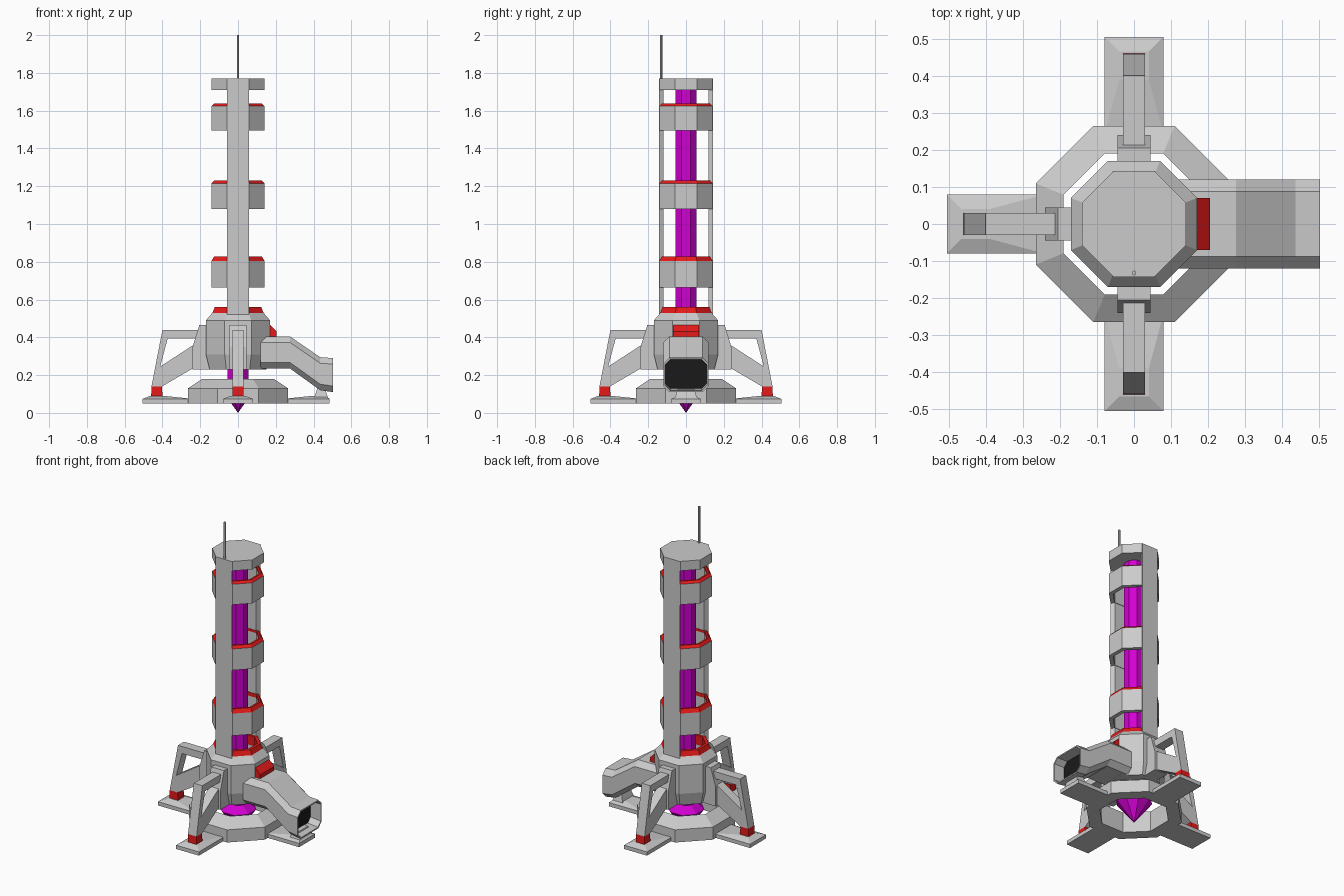
import bpy, bmesh, math
from mathutils import Matrix, Vector

if "Cube" in bpy.data.objects:
    bpy.data.objects.remove(bpy.data.objects["Cube"])


def material(name, rgb):
    m = bpy.data.materials.new(name)
    m.diffuse_color = (*rgb, 1)
    m.use_nodes = True
    m.node_tree.nodes["Principled BSDF"].inputs["Base Color"].default_value = m.diffuse_color
    return m


RED = material("red", (0.8, 0.01, 0.01))
PURPLE = material("purple", (0.65, 0.0, 0.65))
BLACK = material("black", (0.01, 0.01, 0.01))


def build(name, verts, faces, mat=None, angle=0):
    """Mesh from points, merged, cleaned and turned about z."""
    bm = bmesh.new()
    vs = [bm.verts.new(v) for v in verts]
    for f in faces:
        bm.faces.new([vs[i] for i in f])
    bmesh.ops.remove_doubles(bm, verts=bm.verts, dist=1e-5)
    bmesh.ops.recalc_face_normals(bm, faces=bm.faces)
    bm.transform(Matrix.Rotation(angle, 4, 'Z'))
    me = bpy.data.meshes.new(name)
    bm.to_mesh(me)
    bm.free()
    if mat:
        me.materials.append(mat)
    ob = bpy.data.objects.new(name, me)
    bpy.context.collection.objects.link(ob)
    return ob


def loft(name, sections, mat=None, angle=0, loop=False, caps=True):
    """Skin equal-length closed sections; loop joins last to first."""
    n, k = len(sections[0]), len(sections)
    verts = [p for s in sections for p in s]
    faces = []
    for i in range(k if loop else k - 1):
        a, b = i * n, (i + 1) % k * n
        faces += [(a + j, a + (j + 1) % n, b + (j + 1) % n, b + j) for j in range(n)]
    if caps and not loop:
        faces += [tuple(range(n)), tuple(range((k - 1) * n, k * n))]
    return build(name, verts, faces, mat, angle)


def octagon(a, z, n=8):
    """Flat-sided ring of points with apothem a."""
    r = a / math.cos(math.pi / n)
    return [(r * math.cos((i + .5) * math.tau / n), r * math.sin((i + .5) * math.tau / n), z)
            for i in range(n)]


def lathe(name, profile, mat=None, loop=False):
    return loft(name, [octagon(max(a, 1e-7), z) for a, z in profile], mat, loop=loop, caps=False)


def prism(name, profile, w, mat=None, angle=0):
    """Extrude a radius/height outline sideways by +-w."""
    return loft(name, [[(r, s * w, z) for r, z in profile] for s in (-1, 1)], mat, angle)


def rect(r0, r1, w, z):
    return [(r0, -w, z), (r1, -w, z), (r1, w, z), (r0, w, z)]


# base ring
lathe("base_ring", [(.265, .05), (.265, .13), (.19, .18), (.19, .05)], loop=True)

# energy core with pointed lower end
lathe("core", [(0, 0), (.1, .14), (.055, .18), (.055, 1.715), (0, 1.715)], PURPLE)

# main body, hollow at the top
lathe("body", [(0, .23), (.15, .23), (.17, .31), (.17, .49), (.135, .53),
               (.11, .53), (.11, .47), (0, .47)])
lathe("body_well", [(0, .472), (.11, .472)], BLACK)
lathe("collar", [(.135, .53), (.123, .56), (.105, .56), (.105, .5), (.11, .5), (.11, .53)],
      RED, loop=True)

# tower bands with red chamfered trim
for i, (z0, z1, z2) in enumerate([(.665, .805, .828), (1.08, 1.215, 1.23), (1.495, 1.625, 1.637)]):
    lathe(f"band_{i}", [(.14, z0), (.14, z1), (.115, z1), (.115, z0)], loop=True)
    lathe(f"band_trim_{i}", [(.14, z1), (.126, z2), (.115, z2), (.115, z1)], RED, loop=True)
lathe("top_cap", [(0, 1.71), (.14, 1.71), (.14, 1.77), (0, 1.77)])

# front and back posts
for side, ang in (("front", -math.pi / 2), ("back", math.pi / 2)):
    loft(f"{side}_post", [[(.143, -.058, z), (.143, .058, z), (.118, .045, z), (.118, -.045, z)]
                          for z in (.5, 1.77)], angle=ang)

# antenna
loft("antenna", [[(x, y - .132, z) for x, y, z in octagon(.006, h, 6)] for h in (1.76, 2.0)])

# four foot plates, three of them carrying a leg
leg_out = [(.458, .14), (.40, .44), (.2, .44), (.2, .24), (.24, .235), (.402, .14)]
leg_in = [(.412, .245), (.372, .395), (.21, .395), (.23, .365), (.235, .36), (.405, .25)]
for side, ang in (("right", 0), ("back", math.pi / 2), ("left", math.pi), ("front", -math.pi / 2)):
    end = .485 if side == "right" else .505
    loft(f"{side}_foot_plate", [rect(.24, end, .08, .05), rect(.24, end, .08, .074),
                                rect(.39, .465, .04, .09)], angle=ang)
    if side == "right":
        continue
    prism(f"{side}_foot", [(.40, .08), (.46, .08), (.458, .14), (.402, .14)], .03, RED, ang)
    loft(f"{side}_leg", [[(o[0], -.03, o[1]), (o[0], .03, o[1]), (i[0], .03, i[1]), (i[0], -.03, i[1])]
                         for o, i in zip(leg_out, leg_in)], angle=ang, loop=True)
    prism(f"{side}_leg_mount", [(.14, .23), (.24, .23), (.24, .35), (.205, .465), (.14, .465)],
          .045, angle=ang)


# side duct, bent downwards with a hollow mouth
def duct(x, z0, z1, w=.12, c=.032):
    return [(x, -w + c, z0), (x, w - c, z0), (x, w, z0 + c), (x, w, z1 - c),
            (x, w - c, z1), (x, -w + c, z1), (x, -w, z1 - c), (x, -w, z0 + c)]


inner = duct(.42, .128, .282, .11, .028)
loft("side_duct", [duct(.12, .235, .405), duct(.275, .235, .405), duct(.435, .12, .295),
                   duct(.502, .11, .29), duct(.502, .118, .282, .112, .028), inner])
loft("duct_mouth", [[(p[0] + .003, p[1], p[2]) for p in inner],
                    [(p[0] + .012, p[1], p[2]) for p in inner]], BLACK)
prism("duct_latch", [(.14, .395), (.205, .395), (.205, .43), (.17, .465), (.14, .465)], .07, RED)
loft("duct_support", [rect(.40, .48, .06, .07), rect(.42, .46, .045, .13)])
